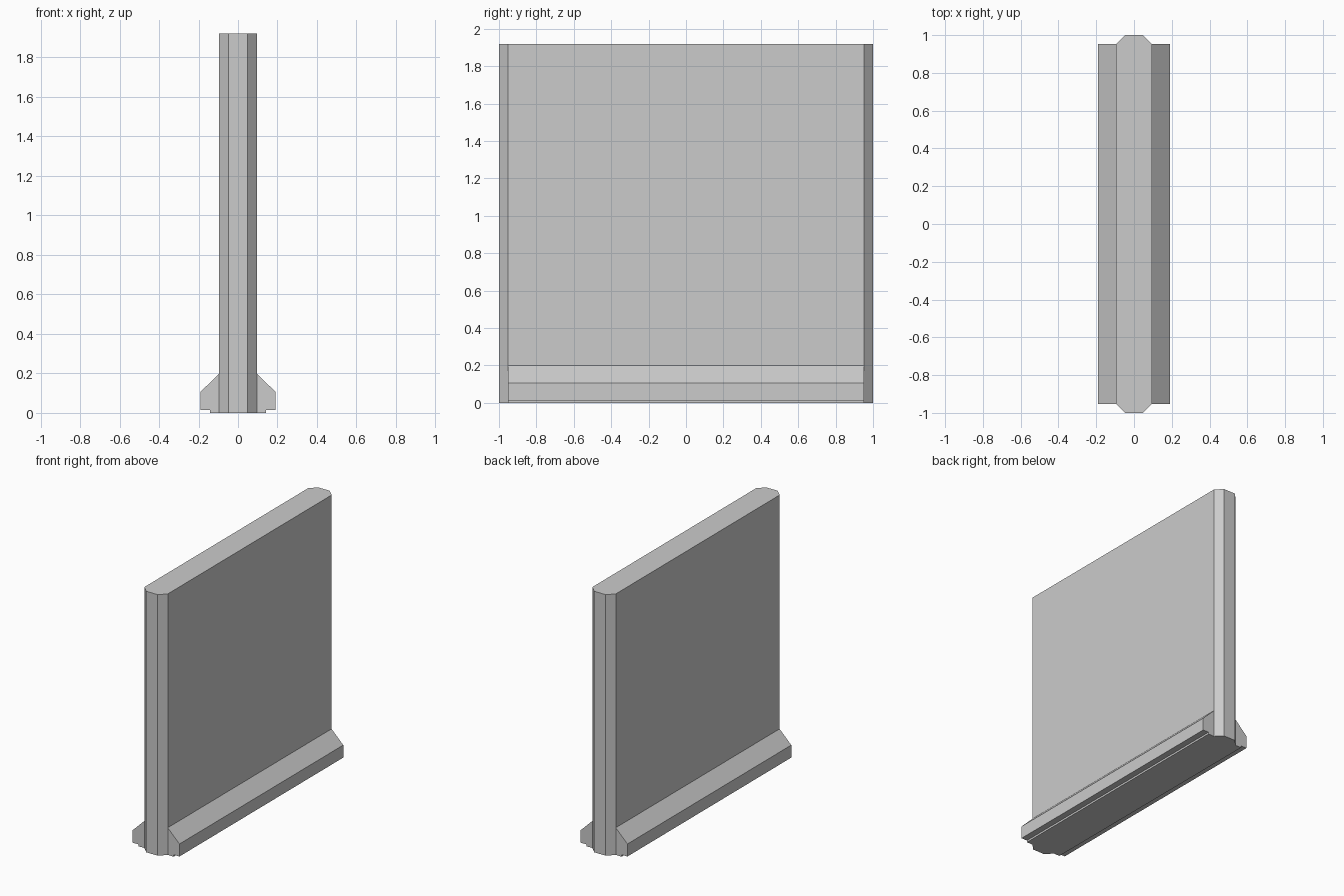
import bpy
import bmesh

cube = bpy.data.objects.get("Cube")
if cube:
    bpy.data.objects.remove(cube, do_unlink=True)

# Single plain grey material
grey = bpy.data.materials.new("light grey")
grey.use_nodes = True
colour = (0.6, 0.6, 0.6, 1)
grey.diffuse_color = colour
grey.node_tree.nodes["Principled BSDF"].inputs["Base Color"].default_value = colour


def extrude_profile(name, points, offset):
    """Extrude a closed outline of 3D points by an offset into a flat-shaded solid."""
    bm = bmesh.new()
    face = bm.faces.new([bm.verts.new(p) for p in points])
    result = bmesh.ops.extrude_face_region(bm, geom=[face], use_keep_orig=True)
    moved = [g for g in result["geom"] if isinstance(g, bmesh.types.BMVert)]
    bmesh.ops.translate(bm, verts=moved, vec=offset)
    bmesh.ops.recalc_face_normals(bm, faces=bm.faces)
    mesh = bpy.data.meshes.new(name)
    bm.to_mesh(mesh)
    bm.free()
    mesh.materials.append(grey)
    obj = bpy.data.objects.new(name, mesh)
    bpy.context.collection.objects.link(obj)
    return obj


HALF, CHAMFER, HEIGHT = 0.095, 0.048, 1.92
END = 1 - CHAMFER

# Upright wall panel with chamfered end edges
quarter = [(HALF, END), (HALF - CHAMFER, 1)]
outline = quarter + [(-x, y) for x, y in reversed(quarter)]
outline += [(-x, -y) for x, y in outline]
extrude_profile("wall_panel", [(x, y, 0) for x, y in outline], (0, 0, HEIGHT))

# Sloped skirting along both faces, with a small recessed foot
skirting = [(HALF, 0), (0.143, 0), (0.143, 0.014), (0.19, 0.014),
            (0.19, 0.106), (HALF, 0.2)]
for side, sign in (("left", 1), ("right", -1)):
    points = [(sign * x, -END, z) for x, z in skirting]
    extrude_profile(side + "_skirting", points, (0, 2 * END, 0))
